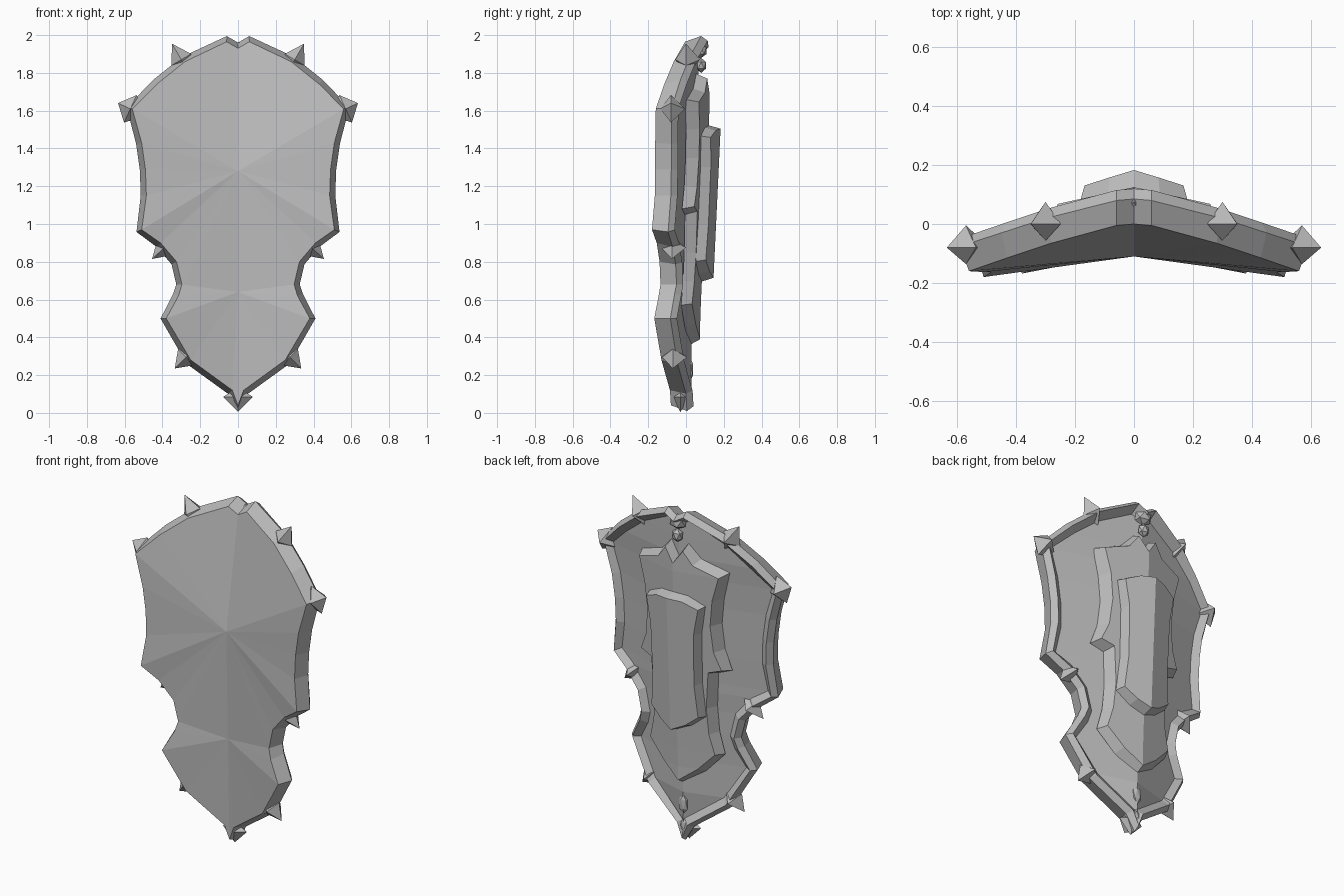
import bpy, bmesh
from mathutils import Vector

cube = bpy.data.objects.get("Cube")
if cube:
    bpy.data.objects.remove(cube)

steel = bpy.data.materials.new("grey_steel")
steel.use_nodes = True
GREY = (0.5, 0.5, 0.5, 1)
steel.diffuse_color = GREY
steel.node_tree.nodes["Principled BSDF"].inputs["Base Color"].default_value = GREY


def finish(name, bm):
    bmesh.ops.remove_doubles(bm, verts=bm.verts[:], dist=0.0005)
    bmesh.ops.recalc_face_normals(bm, faces=bm.faces[:])
    me = bpy.data.meshes.new(name)
    bm.to_mesh(me)
    bm.free()
    me.materials.append(steel)
    ob = bpy.data.objects.new(name, me)
    bpy.context.collection.objects.link(ob)
    return ob


def full_loop(half):
    """Mirror a half outline that starts and ends on the centre line."""
    pts = [Vector(p) for p in half]
    return pts + [Vector((-p.x, p.y, p.z)) for p in pts[-2:0:-1]]


def inset(loop, d):
    """Move an outline inward by d in the xz plane."""
    out = []
    n = len(loop)
    for i, p in enumerate(loop):
        a, b = p - loop[i - 1], loop[(i + 1) % n] - p
        a.y = b.y = 0
        t = a.normalized() + b.normalized()
        t.normalize()
        out.append(p + Vector((t.z, 0, -t.x)) * d)
    return out


def bridge(bm, a, b):
    n = len(a)
    for i in range(n):
        j = (i + 1) % n
        bm.faces.new((a[i], a[j], b[j], b[i]))


def add(bm, loop):
    return [bm.verts.new(p) for p in loop]


def fill_to_ridge(bm, loop, ridge):
    """Close an outline with facets that meet on a centre ridge."""
    top, low = loop[0].co.z, loop[len(loop) // 2].co.z
    mids = []
    for v in loop:
        z = min(top, max(low, v.co.z))
        mids.append(bm.verts.new((0, ridge(z), z)))
    bridge(bm, loop, mids)


def base_ridge(z):
    return 0.03 + 0.035 * min(1, max(0, (z - 0.5) / 1.2))


def base_y(p):
    return base_ridge(p.z) - 0.2 * abs(p.x)


# Shield body: front fan, outer wall, raised rim and sunken back
outline = [(0, 0, 1.93), (.06, -.005, 1.965), (.28, -.065, 1.86), (.43, -.115, 1.74),
           (.56, -.16, 1.61), (.51, -.163, 1.43), (.49, -.163, 1.29), (.485, -.165, 1.15),
           (.51, -.18, .97), (.41, -.155, .9), (.325, -.14, .8), (.297, -.135, .68),
           (.315, -.145, .62), (.38, -.168, .5), (.25, -.13, .28), (.03, -.085, .12),
           (0, -.08, .04)]
front = full_loop(outline)
bm = bmesh.new()
f = add(bm, front)
wall = [p + Vector((0, 0.085, 0)) for p in inset(front, -0.03)]
crest = [p + Vector((0, 0.12, 0)) for p in inset(front, -0.005)]
floor = inset(front, 0.035)
for p, q in zip(floor, front):
    p.y = min(base_y(p), q.y + 0.095)
w, c, b = add(bm, wall), add(bm, crest), add(bm, floor)
bridge(bm, f, w)
bridge(bm, w, c)
bridge(bm, c, b)
fill_to_ridge(bm, b, lambda z: base_ridge(z))
upper = bm.verts.new((0, -0.11, 1.28))
lower = bm.verts.new((0, -0.095, 0.64))
n = len(f)
for i in range(n):
    v, u = f[i], f[(i + 1) % n]
    hub = upper if min(v.co.z, u.co.z) > 0.65 else lower
    bm.faces.new((v, u, hub))
for v in f:
    if abs(v.co.z - 0.68) < 0.01:
        bm.faces.new((v, upper, lower))
finish("shield_body", bm)


def raised_plate(name, half, foot, bevel, rise, ridge):
    """Back plate with bevelled sides, folded along the centre."""
    low = full_loop([(x, 0, z) for x, z in half])
    for p in low:
        p.y = base_y(p) + foot
    high = inset(low, bevel)
    for p in high:
        p.y = ridge(p.z) - rise * abs(p.x)
    bm = bmesh.new()
    a, t = add(bm, low), add(bm, high)
    bridge(bm, a, t)
    fill_to_ridge(bm, t, ridge)
    finish(name, bm)


raised_plate("middle_plate",
             [(0, 1.72), (.055, 1.8), (.13, 1.72), (.285, 1.66), (.25, 1.5), (.235, 1.35),
              (.25, 1.2), (.29, 1.08), (.21, 1.05), (.2, .85), (.21, .7), (.24, .57),
              (.13, .45), (0, .36)],
             -0.01, 0.03, 0.22, lambda z: 0.075 + 0.05 * min(1, max(0, (z - .5) / 1.1)))
raised_plate("top_plate",
             [(0, 1.53), (.09, 1.52), (.19, 1.47), (.165, 1.3), (.16, 1), (.175, .8),
              (.09, .73), (0, .69)],
             0.03, 0.025, 0.3, lambda z: 0.145 + 0.038 * min(1, max(0, (z - .7) / .8)))


def spike(name, centre, tip, side, back, inward):
    """Six pointed stud that straddles the rim."""
    c, tip = Vector(centre), Vector(tip)
    out = (tip - c).normalized()
    along = Vector((-out.z, 0, out.x)) * side
    depth = Vector((0, back, 0))
    ring = [tip, c + along, c - out * inward, c - along]
    bm = bmesh.new()
    r = add(bm, ring)
    for pole in (c + depth, c - depth * 0.75):
        v = bm.verts.new(pole)
        for i in range(4):
            bm.faces.new((r[i], r[(i + 1) % 4], v))
    finish(name, bm)


# Studs along both edges
studs = [("shoulder", (.3, 0, 1.87), (.35, 0, 1.955), .06),
         ("corner", (.57, -.08, 1.61), (.635, -.08, 1.64), .08),
         ("waist", (.39, -.075, .875), (.455, -.075, .815), .055),
         ("lower", (.275, -.07, .295), (.335, -.07, .235), .06)]
for label, centre, tip, side in studs:
    for s, word in ((1, "left"), (-1, "right")):
        flip = Vector((s, 1, 1))
        spike(f"{word}_{label}_stud", Vector(centre) * flip, Vector(tip) * flip,
              side, 0.075, 0.09)


def knob(name, centre, size):
    bm = bmesh.new()
    bmesh.ops.create_icosphere(bm, subdivisions=1, radius=1)
    for v in bm.verts:
        v.co = v.co * Vector(size) + Vector(centre)
    finish(name, bm)


# Faceted ornaments on the centre line
knob("top_knob", (0, .075, 1.92), (.055, .04, .045))
knob("top_pendant", (0, .08, 1.84), (.035, .03, .04))
knob("bottom_knob", (0, .005, .1), (.035, .03, .05))
knob("bottom_pendant", (0, .025, .23), (.03, .015, .06))
spike("bottom_stud", (0, -.03, .085), (0, -.03, .005), .078, .06, .05)
